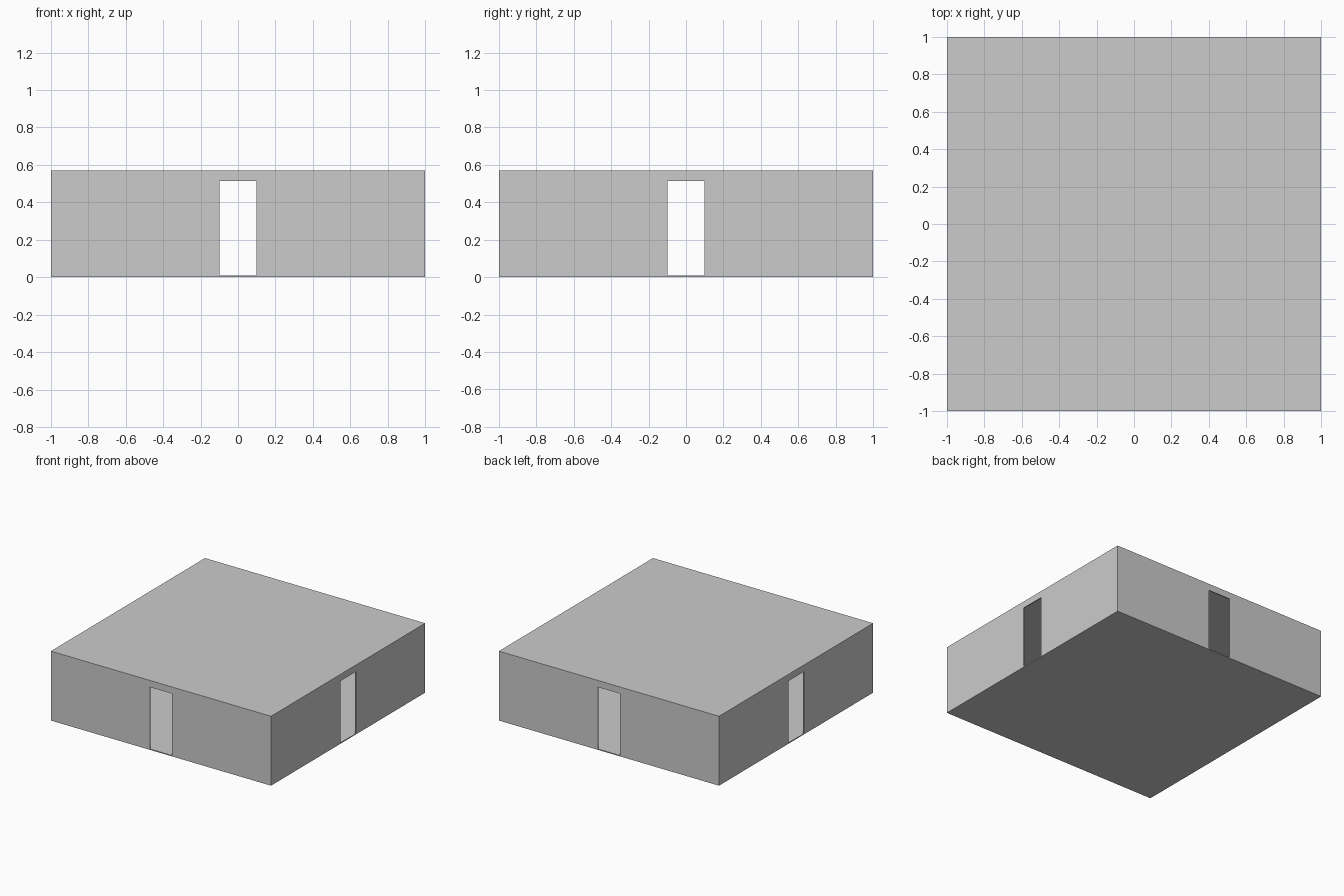
import bpy, bmesh, math
from mathutils import Matrix

if "Cube" in bpy.data.objects:
    bpy.data.objects.remove(bpy.data.objects["Cube"])

FLOOR, ROOF, TOP = 0.008, 0.004, 0.57
WALL, DOOR, DOOR_TOP = 0.008, 0.1, 0.515


def add_object(name, bm):
    bmesh.ops.recalc_face_normals(bm, faces=bm.faces)
    mesh = bpy.data.meshes.new(name)
    bm.to_mesh(mesh)
    bm.free()
    obj = bpy.data.objects.new(name, mesh)
    bpy.context.collection.objects.link(obj)
    return obj


def slab(name, z0, z1):
    bm = bmesh.new()
    bmesh.ops.create_cube(bm, size=1, matrix=Matrix.Translation((0, 0, (z0 + z1) / 2))
                          @ Matrix.Diagonal((2, 2, z1 - z0, 1)))
    add_object(name, bm)


def wall(name, angle, half):
    # Wall outline with a doorway notch, given thickness inward from y = -1
    z0, z1 = FLOOR, TOP - ROOF
    outline = [(-half, z0), (-DOOR, z0), (-DOOR, DOOR_TOP), (DOOR, DOOR_TOP),
               (DOOR, z0), (half, z0), (half, z1), (-half, z1)]
    bm = bmesh.new()
    face = bm.faces.new([bm.verts.new((x, -1, z)) for x, z in outline])
    ext = bmesh.ops.extrude_face_region(bm, geom=[face], use_keep_orig=True)
    moved = [v for v in ext["geom"] if isinstance(v, bmesh.types.BMVert)]
    bmesh.ops.translate(bm, verts=moved, vec=(0, WALL, 0))
    bm.transform(Matrix.Rotation(math.radians(angle), 4, "Z"))
    add_object(name, bm)


# Floor and ceiling
slab("floor", 0, FLOOR)
slab("ceiling", TOP - ROOF, TOP)

# Front and back walls run full width, side walls fit between them
wall("front_wall", 0, 1)
wall("back_wall", 180, 1)
wall("right_wall", 90, 1 - WALL)
wall("left_wall", 270, 1 - WALL)
